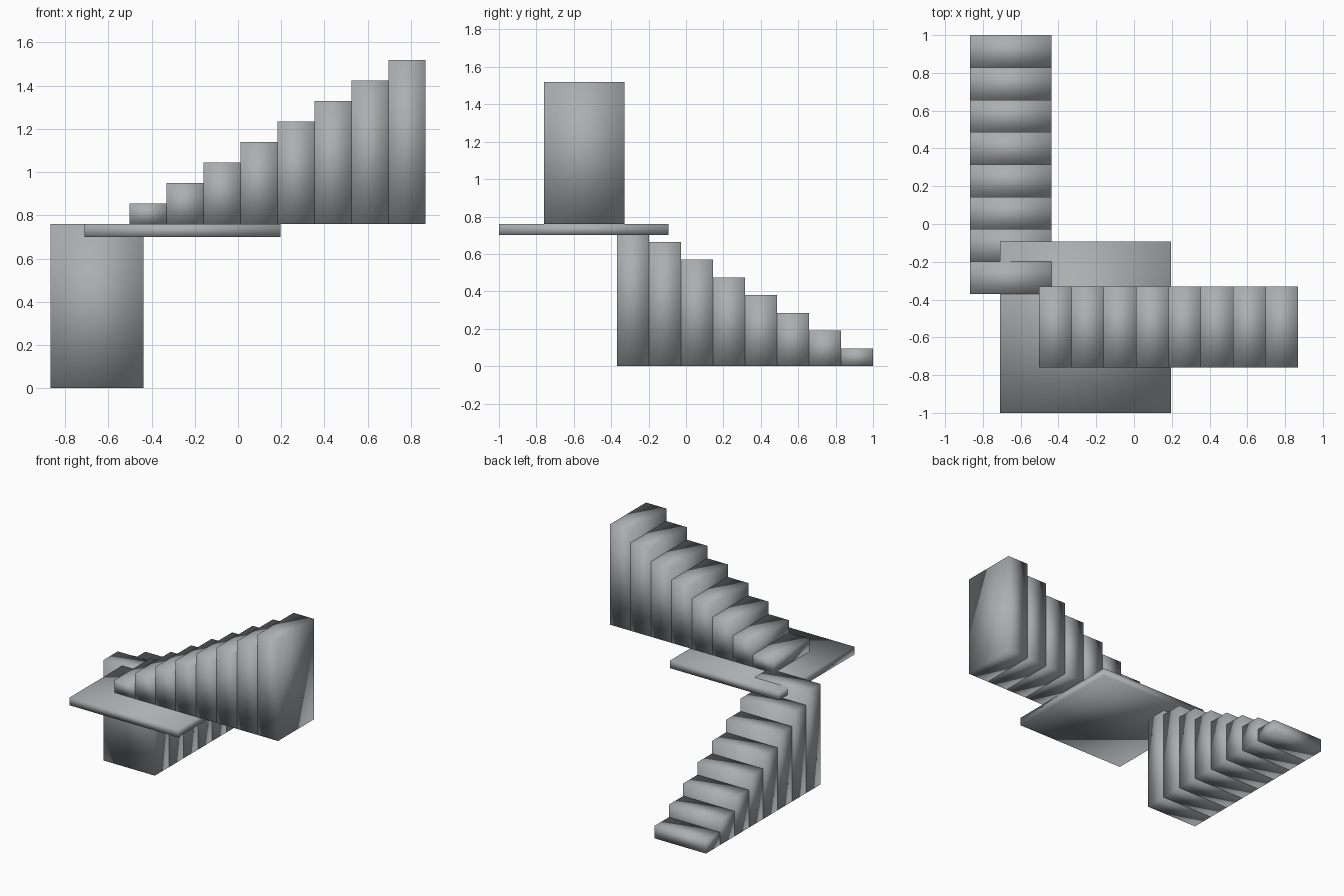
import bpy

cube = bpy.data.objects.get("Cube")
if cube:
    bpy.data.objects.remove(cube, do_unlink=True)

# Single stone grey
stone = bpy.data.materials.new("stone_grey")
stone.use_nodes = True
colour = (0.41, 0.43, 0.44, 1)
stone.diffuse_color = colour
stone.node_tree.nodes["Principled BSDF"].inputs["Base Color"].default_value = colour


def block(name, low, high):
    """Softly shaded box between two opposite corners."""
    bpy.ops.mesh.primitive_cube_add(size=1, location=[(a + b) / 2 for a, b in zip(low, high)])
    obj = bpy.context.object
    obj.name = name
    obj.scale = [b - a for a, b in zip(low, high)]
    bpy.ops.object.transform_apply(location=False, rotation=False, scale=True)
    obj.data.materials.append(stone)
    bpy.ops.object.shade_smooth()
    return obj


STEPS = 8
TREAD = 1.37 / STEPS
RISE = 0.76 / STEPS
FLOOR = STEPS * RISE

# Lower flight climbs from the back towards the front
for i in range(STEPS):
    back = 1 - i * TREAD
    block(f"lower_step_{i + 1}", (-0.867, back - TREAD, 0), (-0.437, back, (i + 1) * RISE))

# Square landing, a hair below the last lower step
block("landing", (-0.71, -1, 0.70), (0.197, -0.093, FLOOR - 0.001))

# Upper flight climbs from the landing towards the left
for i in range(STEPS):
    start = -0.503 + i * TREAD
    block(f"upper_step_{i + 1}", (start, -0.76, FLOOR), (start + TREAD, -0.33, FLOOR + (i + 1) * RISE))
